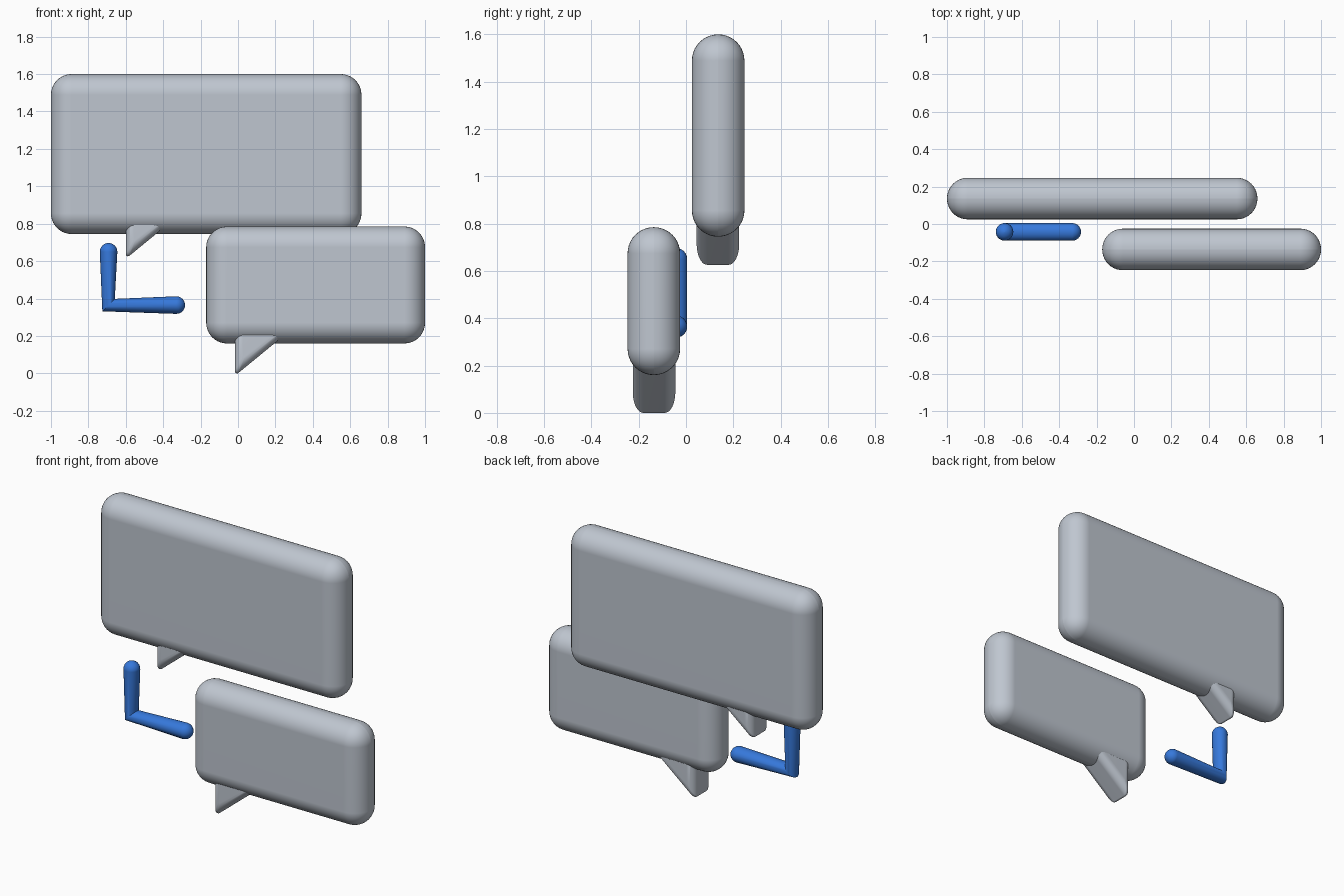
import bpy, bmesh, math
from mathutils import Vector

if "Cube" in bpy.data.objects:
    bpy.data.objects.remove(bpy.data.objects["Cube"])


def material(name, rgb):
    m = bpy.data.materials.new(name)
    m.diffuse_color = (*rgb, 1)
    m.use_nodes = True
    m.node_tree.nodes["Principled BSDF"].inputs["Base Color"].default_value = m.diffuse_color
    return m


GREY = material("cool grey", (0.52, 0.565, 0.63))
BLUE = material("bright blue", (0.037, 0.19, 0.71))


def finish(bm, name, mat, angle=35):
    bmesh.ops.recalc_face_normals(bm, faces=bm.faces)
    me = bpy.data.meshes.new(name)
    bm.to_mesh(me)
    bm.free()
    me.materials.append(mat)
    ob = bpy.data.objects.new(name, me)
    bpy.context.collection.objects.link(ob)
    me.shade_smooth()
    me.set_sharp_from_angle(angle=math.radians(angle))
    wn = ob.modifiers.new("flat panels", 'WEIGHTED_NORMAL')
    wn.keep_sharp = True
    return ob


def loft(bm, rings):
    """Skin a list of equal-length point rings and cap both ends."""
    vs = [[bm.verts.new(p) for p in ring] for ring in rings]
    n = len(vs[0])
    for a, b in zip(vs, vs[1:]):
        for i in range(n):
            j = (i + 1) % n
            bm.faces.new((a[i], a[j], b[j], b[i]))
    bm.faces.new(vs[0])
    bm.faces.new(vs[-1])


# Pillow-edged bubble panel
def panel(name, x0, x1, y0, y1, z0, z1):
    bm = bmesh.new()
    bmesh.ops.create_cube(bm, size=1)
    for v in bm.verts:
        v.co = ((x0 + x1) / 2 + v.co.x * (x1 - x0),
                (y0 + y1) / 2 + v.co.y * (y1 - y0),
                (z0 + z1) / 2 + v.co.z * (z1 - z0))
    bmesh.ops.bevel(bm, geom=bm.edges[:], offset=(y1 - y0) / 2 - 0.0005,
                    segments=10, profile=0.5, affect='EDGES')
    finish(bm, name, GREY)


# Pointed tail: right-triangle profile with softened tip and rounded front/back
def tail(name, x, y, z, height, half=0.09, r=0.045, slope=0.82, fillet=0.012):
    z -= 0.0135
    w = height / slope
    inr = (height + w - math.hypot(height, w)) / 2
    cx, cz = inr, height - inr
    diag = math.atan(slope)
    cot = 1 / math.tan((math.pi / 2 - diag) / 2)
    profile = [(0, height)]
    for i in range(7):
        t = math.pi + (math.pi / 2 + diag) * i / 6
        profile.append((fillet + fillet * math.cos(t),
                        fillet * cot + fillet * math.sin(t)))
    profile.append((w, height))
    rings = []
    for side in (-1, 1):
        steps = range(8, -1, -1) if side < 0 else range(9)
        for i in steps:
            t = math.pi / 2 * i / 8
            s = 1 - r * (1 - math.cos(t)) / inr
            yy = y + side * (half - r + r * math.sin(t))
            rings.append([(x + cx + (px - cx) * s, yy, z + cz + (pz - cz) * s)
                          for px, pz in profile])
    bm = bmesh.new()
    loft(bm, rings)
    finish(bm, name, GREY)


# L-shaped pointer: round tube with a pinched corner and domed ends
def pointer(name, top, corner, end, y, r):
    n = 24

    def ring(c, d, rad):
        u = Vector((-d.z, 0, d.x))
        return [(c + rad * (math.cos(a) * u + math.sin(a) * Vector((0, 1, 0))))
                for a in (2 * math.pi * k / n for k in range(n))]

    a, b, c = (Vector((p[0], y, p[1])) for p in (top, corner, end))
    d1, d2 = (b - a).normalized(), (c - b).normalized()
    angles = [math.radians(t) for t in (88, 75, 60, 45, 30, 15, 0)]
    rings = [ring(a - d1 * r * math.sin(t), d1, r * math.cos(t)) for t in angles]
    rings.append(ring(b, (d1 + d2).normalized(), r))
    rings += [ring(c + d2 * r * math.sin(t), d2, r * math.cos(t))
              for t in reversed(angles)]
    bm = bmesh.new()
    loft(bm, rings)
    finish(bm, name, BLUE)


panel("large_bubble", -1.0, 0.66, 0.025, 0.247, 0.745, 1.60)
panel("small_bubble", -0.17, 1.0, -0.247, -0.025, 0.16, 0.785)
tail("large_bubble_tail", -0.60, 0.135, 0.626, 0.25)
tail("small_bubble_tail", -0.017, -0.135, 0.0, 0.28)
pointer("corner_pointer", (-0.692, 0.65), (-0.692, 0.365), (-0.33, 0.365),
        -0.042, 0.047)
